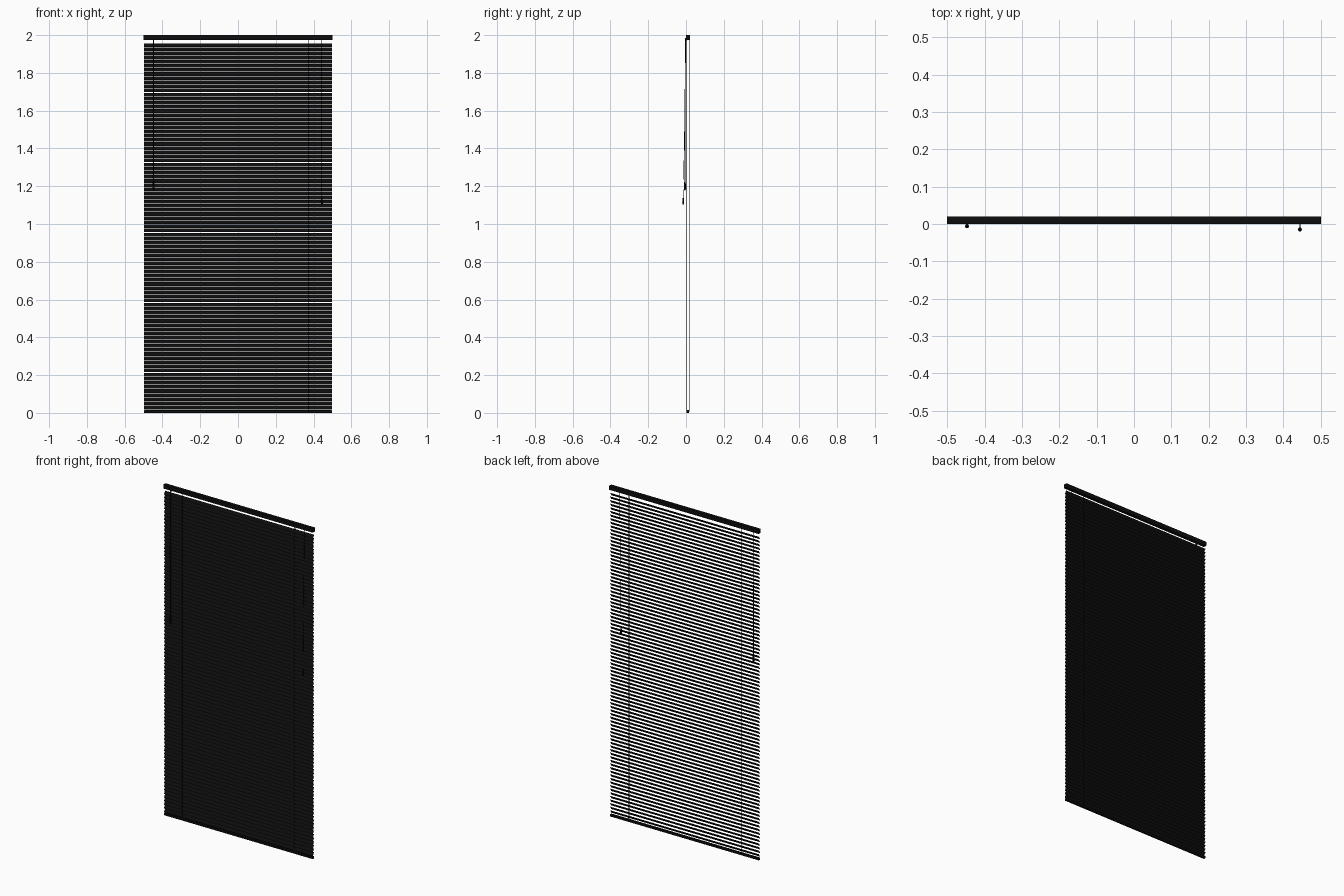
import bpy, bmesh, math
from mathutils import Vector

if "Cube" in bpy.data.objects:
    bpy.data.objects.remove(bpy.data.objects["Cube"])

black = bpy.data.materials.new("black")
black.diffuse_color = (0.004, 0.004, 0.004, 1)
black.use_nodes = True
black.node_tree.nodes["Principled BSDF"].inputs["Base Color"].default_value = black.diffuse_color


def finish(name, bm, smooth=False):
    me = bpy.data.meshes.new(name)
    bm.to_mesh(me)
    bm.free()
    ob = bpy.data.objects.new(name, me)
    bpy.context.collection.objects.link(ob)
    me.materials.append(black)
    for p in me.polygons:
        p.use_smooth = smooth
    return ob


def box(name, lo, hi, bevel=0.0):
    bm = bmesh.new()
    bmesh.ops.create_cube(bm, size=1)
    for v in bm.verts:
        v.co = Vector([(a + b) / 2 + c * (b - a) for a, b, c in zip(lo, hi, v.co)])
    if bevel:
        bmesh.ops.bevel(bm, geom=bm.edges[:], offset=bevel, segments=2,
                        affect='EDGES', profile=0.5)
    return finish(name, bm)


def tube(name, stations, sides=8):
    """Round rod lofted through (x, y, z, radius) stations."""
    bm = bmesh.new()
    rings = []
    for x, y, z, r in stations:
        rings.append([bm.verts.new((x + r * math.cos(t), y + r * math.sin(t), z))
                      for t in (2 * math.pi * i / sides for i in range(sides))])
    for a, b in zip(rings, rings[1:]):
        for i in range(sides):
            j = (i + 1) % sides
            bm.faces.new((a[i], a[j], b[j], b[i]))
    bm.faces.new(rings[0])
    bm.faces.new(rings[-1])
    bmesh.ops.recalc_face_normals(bm, faces=bm.faces[:])
    return finish(name, bm, sides > 6)


# Rails
box("head_rail", (-0.5, 0.0, 1.975), (0.5, 0.0205, 2.0), 0.001)
box("bottom_rail", (-0.498, 0.003, 0.0), (0.498, 0.0165, 0.014), 0.002)

# Slats: thin, slightly crowned sheets, front edge low and back edge high
COUNT, PITCH = 89, 0.0218
DY, DZ, CROWN, SEG = 0.012, 0.019, 0.0012, 4
nrm = Vector((0, -DZ, DY)).normalized()
bm = bmesh.new()
for k in range(COUNT):
    mid = Vector((0, 0.0102, 0.0285 + k * PITCH))
    rows = []
    for i in range(SEG + 1):
        t = 2 * i / SEG - 1
        p = mid + Vector((0, DY / 2, DZ / 2)) * t + nrm * CROWN * (1 - t * t)
        rows.append([bm.verts.new((x, p.y, p.z)) for x in (-0.498, 0.498)])
    for a, b in zip(rows, rows[1:]):
        bm.faces.new((a[0], a[1], b[1], b[0]))
finish("slats", bm, True)

# Ladder cords in front of and behind the slats
for side, x in (("left", -0.376), ("right", 0.374)):
    for place, y in (("front", 0.0034), ("back", 0.0168)):
        tube(f"ladder_cord_{side}_{place}",
             [(x, y, 0.008, 0.0008), (x, y, 1.98, 0.0008)], 6)

# Tilt wand with hook and grip
wx = -0.447
tube("tilt_wand", [(wx, -0.002, 1.978, 0.0015), (wx, -0.0035, 1.955, 0.0022),
                   (wx, -0.006, 1.225, 0.0025), (wx, -0.006, 1.22, 0.0045),
                   (wx, -0.006, 1.185, 0.0055), (wx, -0.006, 1.178, 0.003)])
box("wand_hook", (wx - 0.003, -0.005, 1.972), (wx + 0.003, 0.002, 1.984))

# Pull cord and tassel
cx = 0.444
tube("pull_cord", [(cx, 0.0, 1.98, 0.001), (cx, -0.0145, 1.135, 0.001)], 6)
tube("cord_tassel", [(cx, -0.0145, 1.142, 0.002), (cx, -0.0145, 1.134, 0.0035),
                     (cx, -0.0147, 1.112, 0.0055), (cx, -0.0147, 1.104, 0.0045)], 10)
